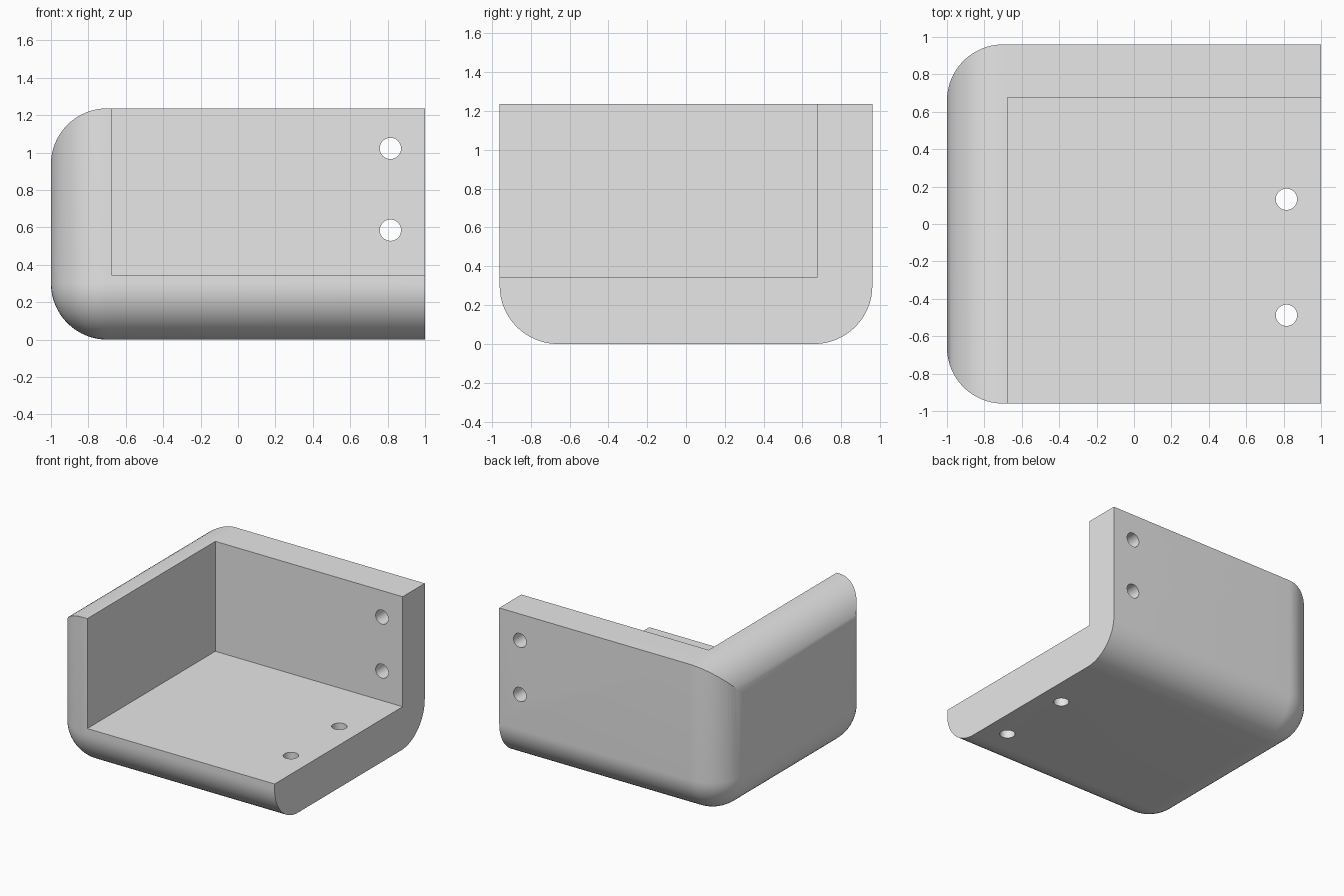
import bpy, bmesh, math
from mathutils import Matrix, Vector

cube = bpy.data.objects.get("Cube")
if cube:
    bpy.data.objects.remove(cube, do_unlink=True)

HALF_Y, HEIGHT, RADIUS = 0.96, 1.236, 0.30

grey = bpy.data.materials.new("plain_grey")
grey.use_nodes = True
grey.diffuse_color = (0.8, 0.8, 0.8, 1)
grey.node_tree.nodes["Principled BSDF"].inputs["Base Color"].default_value = (0.8, 0.8, 0.8, 1)


def finish(bm, name):
    mesh = bpy.data.meshes.new(name)
    bmesh.ops.recalc_face_normals(bm, faces=bm.faces)
    bm.to_mesh(mesh)
    bm.free()
    mesh.materials.append(grey)
    obj = bpy.data.objects.new(name, mesh)
    bpy.context.collection.objects.link(obj)
    return obj


def box(name, low, high, rounded=None):
    """Box between two corners; edges whose midpoint passes the rule are filleted."""
    low, high = Vector(low), Vector(high)
    bm = bmesh.new()
    bmesh.ops.create_cube(bm, size=1)
    for v in bm.verts:
        v.co = Vector([(low[i] if v.co[i] < 0 else high[i]) for i in range(3)])
    if rounded:
        edges = [e for e in bm.edges if rounded((e.verts[0].co + e.verts[1].co) / 2)]
        bmesh.ops.bevel(bm, geom=edges, offset=RADIUS, offset_type='OFFSET',
                        segments=16, profile=0.5, affect='EDGES', clamp_overlap=False)
    return finish(bm, name)


def hole(name, centre, axis):
    bm = bmesh.new()
    bmesh.ops.create_cone(bm, cap_ends=True, segments=40, radius1=0.057, radius2=0.057, depth=0.9)
    turn = Matrix.Rotation(math.pi / 2, 4, 'X') if axis == 'Y' else Matrix()
    bm.transform(Matrix.Translation(centre) @ turn)
    return finish(bm, name)


def combine(target, tool, operation):
    mod = target.modifiers.new(tool.name, 'BOOLEAN')
    mod.operation, mod.object, mod.solver = operation, tool, 'EXACT'
    bpy.context.view_layer.objects.active = target
    bpy.ops.object.modifier_apply(modifier=mod.name)
    bpy.data.objects.remove(tool, do_unlink=True)


# Outer body: rounded left uprights, left bottom edge and the two long bottom edges
def body_edges(mid):
    left, bottom, side = mid.x < -0.9, mid.z < 0.01, abs(mid.y) > 0.9
    return (left and bottom) or (left and side) or (bottom and side)


bracket = box("corner_bracket", (-1, -HALF_Y, 0), (1, HALF_Y, 2), body_edges)

# Trim the top, rounding it over along the left wall
trim = box("top_trim", (-1.0005, -2, -1), (2, 2, HEIGHT), lambda m: m.x < -0.9 and m.z > 1.2)
combine(bracket, trim, 'INTERSECT')

# Hollow, open to the front, right and top
combine(bracket, box("hollow", (-0.677, -2, 0.346), (2, 0.677, 3)), 'DIFFERENCE')

# Screw holes through the back wall and the floor
for z in (0.585, 1.022):
    combine(bracket, hole("wall_hole", (0.815, 0.9, z), 'Y'), 'DIFFERENCE')
for y in (-0.488, 0.132):
    combine(bracket, hole("floor_hole", (0.815, y, 0.1), 'Z'), 'DIFFERENCE')

# Smooth fillets and bores, crisp edges elsewhere
for o in bpy.context.selected_objects:
    o.select_set(False)
bracket.select_set(True)
bpy.context.view_layer.objects.active = bracket
bpy.ops.object.shade_smooth_by_angle(angle=math.radians(25))
